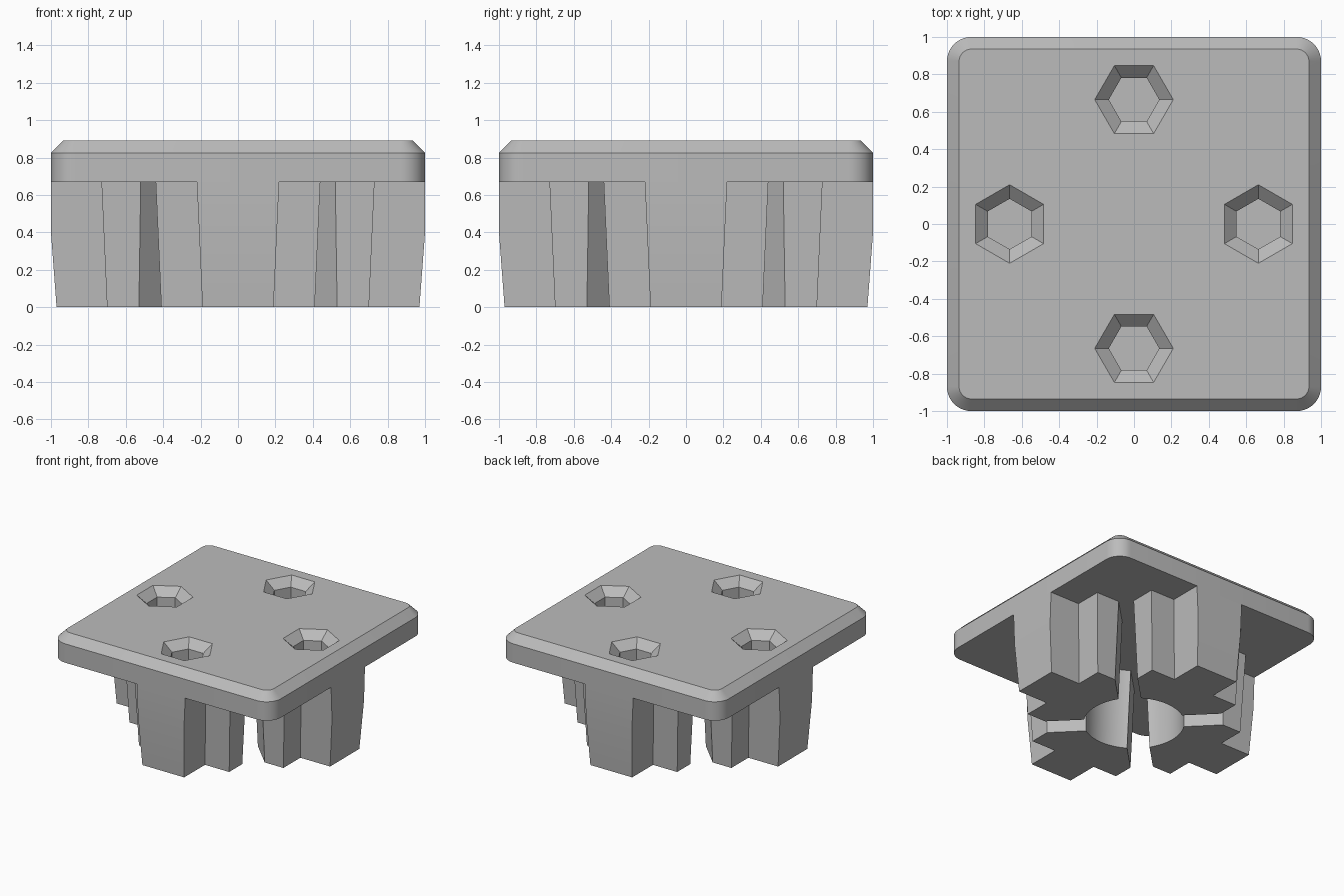
import bpy, bmesh, math
from mathutils import Matrix

cube = bpy.data.objects.get("Cube")
if cube:
    bpy.data.objects.remove(cube, do_unlink=True)

grey = bpy.data.materials.new("matte grey")
grey.use_nodes = True
grey.diffuse_color = (0.5, 0.5, 0.5, 1)
grey.node_tree.nodes["Principled BSDF"].inputs["Base Color"].default_value = (0.5, 0.5, 0.5, 1)


def loft(bm, rings):
    """Skin a stack of matching (outline, z) rings and cap both ends."""
    loops = [[bm.verts.new((x, y, z)) for x, y in pts] for pts, z in rings]
    n = len(loops[0])
    for a, b in zip(loops, loops[1:]):
        for i in range(n):
            j = (i + 1) % n
            bm.faces.new((a[i], a[j], b[j], b[i]))
    bm.faces.new(loops[0][::-1])
    bm.faces.new(loops[-1])


def finish(bm, name):
    bmesh.ops.recalc_face_normals(bm, faces=bm.faces)
    mesh = bpy.data.meshes.new(name)
    bm.to_mesh(mesh)
    bm.free()
    mesh.materials.append(grey)
    ob = bpy.data.objects.new(name, mesh)
    bpy.context.collection.objects.link(ob)
    return ob


def select_only(ob):
    bpy.ops.object.select_all(action="DESELECT")
    ob.select_set(True)
    bpy.context.view_layer.objects.active = ob


def smooth(ob):
    select_only(ob)
    bpy.ops.object.shade_smooth_by_angle(angle=math.radians(30))


UNDER, RIM, TOP = 0.67, 0.825, 0.89
EDGE = TOP - RIM


# Square plate with rounded corners and a chamfered top rim
def rounded_square(radius, centre=0.87, steps=10):
    pts = []
    for q in range(4):
        mid = math.radians(45 + 90 * q)
        cx, cy = math.copysign(centre, math.cos(mid)), math.copysign(centre, math.sin(mid))
        for i in range(steps + 1):
            a = math.pi / 2 * (q + i / steps)
            pts.append((cx + radius * math.cos(a), cy + radius * math.sin(a)))
    return pts


bm = bmesh.new()
loft(bm, [(rounded_square(0.13), UNDER), (rounded_square(0.13), RIM),
          (rounded_square(0.13 - EDGE), TOP)])
plate = finish(bm, "top_plate")


# Four hexagonal countersunk pockets
def hexagon(radius, turn):
    pts = []
    for i in range(6):
        a = math.pi / 3 * i
        x, y = radius * math.cos(a), radius * math.sin(a) - 0.665
        pts.append((x * math.cos(turn) - y * math.sin(turn),
                    x * math.sin(turn) + y * math.cos(turn)))
    return pts


bm = bmesh.new()
for q in range(4):
    turn = q * math.pi / 2
    loft(bm, [(hexagon(0.135, turn), UNDER + 0.01), (hexagon(0.135, turn), RIM),
              (hexagon(0.285, turn), TOP + EDGE)])
cutter = finish(bm, "pocket_cutter")
cutter.hide_render = True
cut = plate.modifiers.new("pockets", "BOOLEAN")
cut.object = cutter
cut.solver = "EXACT"
select_only(plate)
bpy.ops.object.modifier_apply(modifier=cut.name)
bpy.data.objects.remove(cutter, do_unlink=True)
smooth(plate)


# Stepped, slightly tapered leg, split from its neighbours by diagonal slots
def leg_outline(z, outer):
    t = 1 - z / UNDER
    d = 0.03 * t
    slot, bore = 0.08 + 0.04 * t, 0.37 + 0.01 * t
    side = [(0.22 - d, -outer), (0.22 - d, d - 0.73),
            (0.44 - d, d - 0.73), (0.44 - d, d - 0.44 - slot)]
    end = math.acos(slot / (math.sqrt(2) * bore)) - math.pi / 4
    steps = 16
    arc = [end * (1 - 2 * i / steps) for i in range(steps + 1)]
    inner = [(bore * math.sin(a), -bore * math.cos(a)) for a in arc]
    return side + inner + [(-x, y) for x, y in reversed(side)]


for q, name in enumerate(("front", "left", "back", "right")):
    bm = bmesh.new()
    loft(bm, [(leg_outline(z, outer), z) for z, outer in ((0, 0.97), (0.4, 1), (UNDER, 1))])
    bmesh.ops.rotate(bm, verts=bm.verts, cent=(0, 0, 0),
                     matrix=Matrix.Rotation(q * math.pi / 2, 3, "Z"))
    smooth(finish(bm, name + "_leg"))
